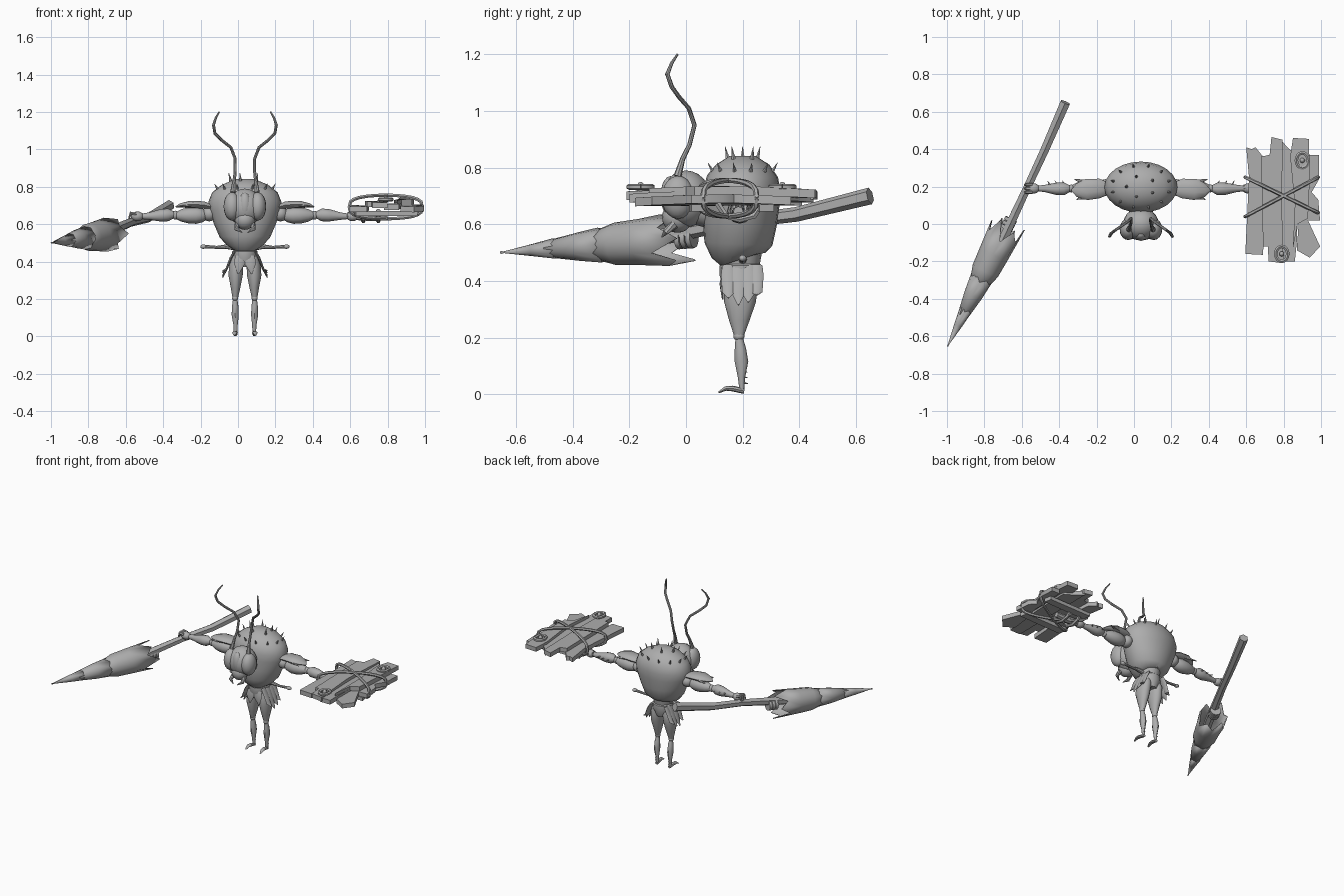
import bpy, bmesh, math
from mathutils import Vector

CX = 0.037  # body centre line
grey = bpy.data.materials.new("grey")
grey.diffuse_color = (0.42, 0.42, 0.42, 1)


def finish(name, bm):
    bmesh.ops.recalc_face_normals(bm, faces=bm.faces)
    me = bpy.data.meshes.new(name)
    bm.to_mesh(me)
    bm.free()
    me.materials.append(grey)
    ob = bpy.data.objects.new(name, me)
    bpy.context.collection.objects.link(ob)
    return ob


def tube(name, pts, radii, n=12, ref=(0, 1, 0), caps=True, teeth=0.0):
    """Loft of elliptical rings; radii are (along ref, across ref) or one number."""
    bm = bmesh.new()
    pts = [Vector(p) for p in pts]
    rings = []
    for i, (p, r) in enumerate(zip(pts, radii)):
        ru, rv = r if isinstance(r, tuple) else (r, r)
        t = (pts[min(i + 1, len(pts) - 1)] - pts[max(i - 1, 0)]).normalized()
        u = Vector(ref)
        u = (u - t * u.dot(t)).normalized()
        v = t.cross(u)
        ring = []
        for k in range(n):
            a = 2 * math.pi * k / n
            q = p + u * ru * math.cos(a) + v * rv * math.sin(a)
            if i == 0 and teeth:  # ragged first rim
                q -= t * teeth * (0, 1, 0.25, 0.7)[k % 4]
            ring.append(bm.verts.new(q))
        rings.append(ring)
    for a, b in zip(rings, rings[1:]):
        for k in range(n):
            bm.faces.new((a[k], a[(k + 1) % n], b[(k + 1) % n], b[k]))
    if caps:
        bm.faces.new(rings[0])
        bm.faces.new(rings[-1])
    return finish(name, bm)


def ball(name, loc, scale, seg=16):
    bm = bmesh.new()
    bmesh.ops.create_uvsphere(bm, u_segments=seg, v_segments=seg // 2 + 2, radius=1)
    for v in bm.verts:
        v.co = Vector([c * s + l for c, s, l in zip(v.co, scale, loc)])
    return finish(name, bm)


def spike(name, base, direction, length, r):
    base, d = Vector(base), Vector(direction).normalized()
    ref = (1, 0, 0) if abs(d.x) < 0.8 else (0, 1, 0)
    return tube(name, [base - d * 0.01, base + d * length], [r, 0.0008], 6, ref)


def slab(name, outline, z, thick, arch=0.0):
    """Extruded flat outline, drooping away from the shield centre."""
    bm = bmesh.new()
    f = bm.faces.new([bm.verts.new((x, y, z - arch * (y - 0.13) ** 2)) for x, y in outline])
    g = bmesh.ops.extrude_face_region(bm, geom=[f])
    for v in g["geom"]:
        if isinstance(v, bmesh.types.BMVert):
            v.co.z += thick
    return finish(name, bm)


# Torso and waist
body = [(.475, .19, .07, .07), (.49, .185, .10, .095), (.53, .185, .135, .12), (.60, .19, .165, .13),
        (.67, .195, .19, .135), (.72, .197, .195, .137), (.77, .20, .175, .125), (.81, .20, .125, .095),
        (.842, .20, .05, .045)]
tube("torso", [(CX, y, z) for z, y, a, b in body], [(b, a) for z, y, a, b in body], 24)
waist = [(.50, .07, .075), (.46, .062, .068), (.455, .068, .074), (.42, .07, .075), (.37, .045, .055)]
tube("waist", [(CX, .193, z) for z, a, b in waist], [(b, a) for z, a, b in waist], 16)

# Back spines in two rings
for polar, count, length in ((24, 5, .05), (52, 12, .045)):
    for k in range(count):
        a = 2 * math.pi * (k + .5) / count
        p = math.radians(polar)
        d = Vector((math.sin(p) * math.cos(a), math.sin(p) * math.sin(a), math.cos(p)))
        spike("back_spine", (CX + .185 * d.x, .2 + .132 * d.y, .68 + .16 * d.z),
              (d.x * .7, d.y * .7, d.z + .3), length, .011)

# Head
ball("head", (CX, 0, .69), (.095, .088, .10), 20)
ball("snout", (CX, -.03, .625), (.055, .055, .055))
ball("face_plate", (CX, -.055, .70), (.035, .035, .07))
tube("neck", [(CX, .03, .66), (CX, .11, .65)], [.06, .07])

for s, side in ((-1, "left"), (1, "right")):
    def P(d, y, z):
        return (CX + s * d, y, z)

    # Eyes, mouthparts, antennae
    ball("eye_" + side, P(.068, -.028, .695), (.046, .058, .076))
    tube("mandible_" + side, [P(.04, -.04, .60), P(.045, -.07, .575), P(.015, -.085, .555)], [.016, .012, .002], 8)
    tube("antenna_" + side,
         [P(.065, -.03, .77), P(.058, -.012, .83), P(.052, .012, .88), P(.052, .03, .95), P(.075, .01, 1.01),
          P(.125, -.025, 1.05), P(.16, -.05, 1.085), P(.168, -.066, 1.13), P(.155, -.05, 1.17), P(.137, -.03, 1.2)],
         [.014, .009, .008, .008, .008, .008, .008, .008, .006, .004], 8)

    # Arms: shoulder, upper arm, forearm, hand
    ball("shoulder_" + side, P(.19, .195, .655), (.04, .045, .04))
    tube("upper_arm_" + side, [P(d, .19, .647) for d in (.20, .225, .26, .30, .34, .37)],
         [.018, .036, .045, .043, .033, .018])
    ball("elbow_" + side, P(.372, .19, .648), (.02, .022, .024), 10)
    tube("forearm_" + side, [P(.375, .19, .65), P(.41, .188, .65), P(.45, .188, .647), P(.51, .19, .643),
                             P(.55, .19, .642)], [.015, .034, .033, .02, .015])
    ball("hand_" + side, P(.575, .19, .642), (.035, .028, .026), 12)
    for dy in (-.02, 0, .02):
        tube("finger_" + side, [P(.58, .19 + dy, .655), P(.61, .19 + dy, .66), P(.62, .19 + dy, .63)],
             [.009, .01, .005], 6)
    for d in (.41, .45, .49):
        spike("forearm_spine_" + side, P(d, .215, .65), (s * .6, 1, 0), .02, .007)

    # Shoulder leaf plate with ragged tip
    tube("shoulder_plate_" + side, [P(.17, .19, .69), P(.22, .19, .703), P(.29, .185, .706), P(.345, .18, .70),
                                    P(.37, .18, .692)],
         [(.03, .012), (.052, .02), (.057, .02), (.035, .012), (.006, .004)], 10)
    for dy, d in ((-.045, .345), (.045, .355)):
        tube("plate_tip_" + side, [P(.27, .185 + dy * .6, .70), P(d, .185 + dy * 1.2, .694)],
             [(.025, .012), (.002, .002)], 6)

    # Small middle arms
    tube("small_arm_" + side, [P(.05, .2, .475), P(.10, .2, .48), P(.15, .2, .476), P(.21, .2, .48)],
         [.016, .012, .008, .009], 8)
    ball("small_hand_" + side, P(.222, .2, .48), (.018, .014, .012), 10)

    # Legs
    tube("thigh_" + side, [P(.035, .195, .45), P(.046, .195, .385), P(.05, .19, .325), P(.05, .188, .26),
                           P(.052, .187, .205)],
         [(.045, .03), (.06, .039), (.056, .039), (.036, .026), (.017, .015)], 14)
    ball("knee_" + side, P(.052, .187, .205), (.017, .02, .017), 10)
    tube("shin_" + side, [P(.052, .187, .205), P(.052, .192, .16), P(.052, .196, .115), P(.05, .196, .06),
                          P(.05, .197, .012)],
         [(.012, .012), (.02, .018), (.024, .02), (.013, .012), (.008, .01)], 10)
    tube("foot_" + side, [P(.05, .205, .011), P(.052, .165, .02), P(.055, .14, .02), P(.057, .115, .006)],
         [(.01, .01), (.01, .014), (.008, .013), (.003, .005)], 8, (0, 0, 1))
    for k in range(4):
        spike("shin_spine_" + side, P(.052, .207 - k * .001, .04 + k * .02), (0, 1, -.2), .013, .006)

    # Hip flaps with ragged lower edge
    for y, drop, w in ((.15, .34, .022), (.185, .315, .026), (.22, .325, .026), (.25, .35, .02)):
        tube("hip_flap_" + side, [P(.055, y, .455), P(.075, y, .42), P(.098, y, .36), P(.12, y, drop)],
             [(w, .006), (w * 1.2, .007), (w, .006), (.003, .003)], 8)
    tube("front_flap_" + side, [P(.025, .135, .43), P(.03, .125, .39), P(.035, .13, .335)],
         [(.007, .026), (.007, .03), (.003, .004)], 8)

# Spear: shaft, then three nested ragged cones
tube("spear_shaft", [(-.367, .65, .70), (-.48, .39, .635), (-.573, .19, .61), (-.69, -.06, .56), (-.74, -.16, .545)],
     [.03, .026, .024, .028, .028], 6, (0, 0, 1))


def axis(y):
    return (-.70 + .5 * (y + .06), y, .545 + .075 * (y + .06))


for i, (ys, rs, teeth) in enumerate((((-.09, -.16, -.25, -.36), (.092, .082, .075, .038), .11),
                                     ((-.31, -.38, -.52), (.062, .05, .024), .035),
                                     ((-.47, -.54, -.655), (.036, .022, .001), .025))):
    ob = tube("spear_head_%d" % (i + 1), [axis(y) for y in ys], rs, 12, (0, 0, 1), False, teeth)
    m = ob.modifiers.new("thickness", "SOLIDIFY")
    m.thickness = .006
for y in (-.02, .0, .02):
    tube("spear_binding", [axis(y - .008), axis(y + .008)], [.036, .036], 10, (0, 0, 1))

# Shield: overlapping ragged planks
planks = [
    ([(.595, -.16), (.69, -.165), (.70, .1), (.69, .36), (.65, .41), (.63, .40), (.60, .41), (.615, .25)], .675),
    ([(.69, -.12), (.715, -.12), (.72, -.20), (.80, -.21), (.79, .1), (.795, .45), (.735, .465), (.725, .37),
      (.68, .36)], .70),
    ([(.78, -.20), (.86, -.20), (.87, -.10), (.88, .15), (.89, .36), (.83, .40), (.785, .45)], .69),
    ([(.85, -.13), (.875, .0), (.93, .03), (.94, .25), (.935, .455), (.85, .46), (.835, .36), (.86, .1)], .705),
    ([(.87, -.14), (.94, -.18), (.995, -.12), (.93, .02), (.995, .02), (.985, .13), (.95, .17), (.99, .24),
      (.99, .37), (.93, .37), (.91, .1), (.88, .0)], .675)]
for i, (outline, z) in enumerate(planks):
    slab("shield_plank_%d" % (i + 1), outline, z, .03, .12)
for y in (.04, .28):
    slab("shield_crossbar", [(.63, y - .03), (.96, y - .02), (.95, y + .03), (.62, y + .025)], .645, .025)
tube("shield_grip", [(.585, .19, .645), (.72, .185, .64), (.80, .185, .645)], [.02, .024, .018], 8)
for x in (.67, .75):
    tube("grip_strap", [(x, .11, .675), (x, .14, .63), (x, .19, .617), (x, .24, .63), (x, .27, .675)],
         [.012] * 5, 6, (1, 0, 0))

# Crossing ropes looped around the planks
for y0, y1 in ((.25, .06), (.04, .25)):
    loop = []
    for k in range(25):
        a = 2 * math.pi * k / 24
        c = math.cos(a)
        loop.append((.79 + .195 * c, y0 + (y1 - y0) * (c + 1) / 2,
                     .692 + .063 * math.copysign(abs(math.sin(a)) ** .6, math.sin(a))))
    tube("shield_rope", loop, [.01] * 25, 6)

# Ring studs on the shield
for x, y in ((.90, .34), (.79, -.16)):
    ring = [(x + .032 * math.cos(k * math.pi / 8), y + .04 * math.sin(k * math.pi / 8), .732) for k in range(17)]
    tube("stud_ring", ring, [.011] * 17, 6, (0, 0, 1))
    ball("stud_knob", (x, y, .73), (.014, .014, .02), 10)

# Smooth shading with crisp edges
for ob in bpy.data.objects:
    ob.select_set(True)
    bpy.context.view_layer.objects.active = ob
bpy.ops.object.shade_smooth_by_angle(angle=math.radians(40))
